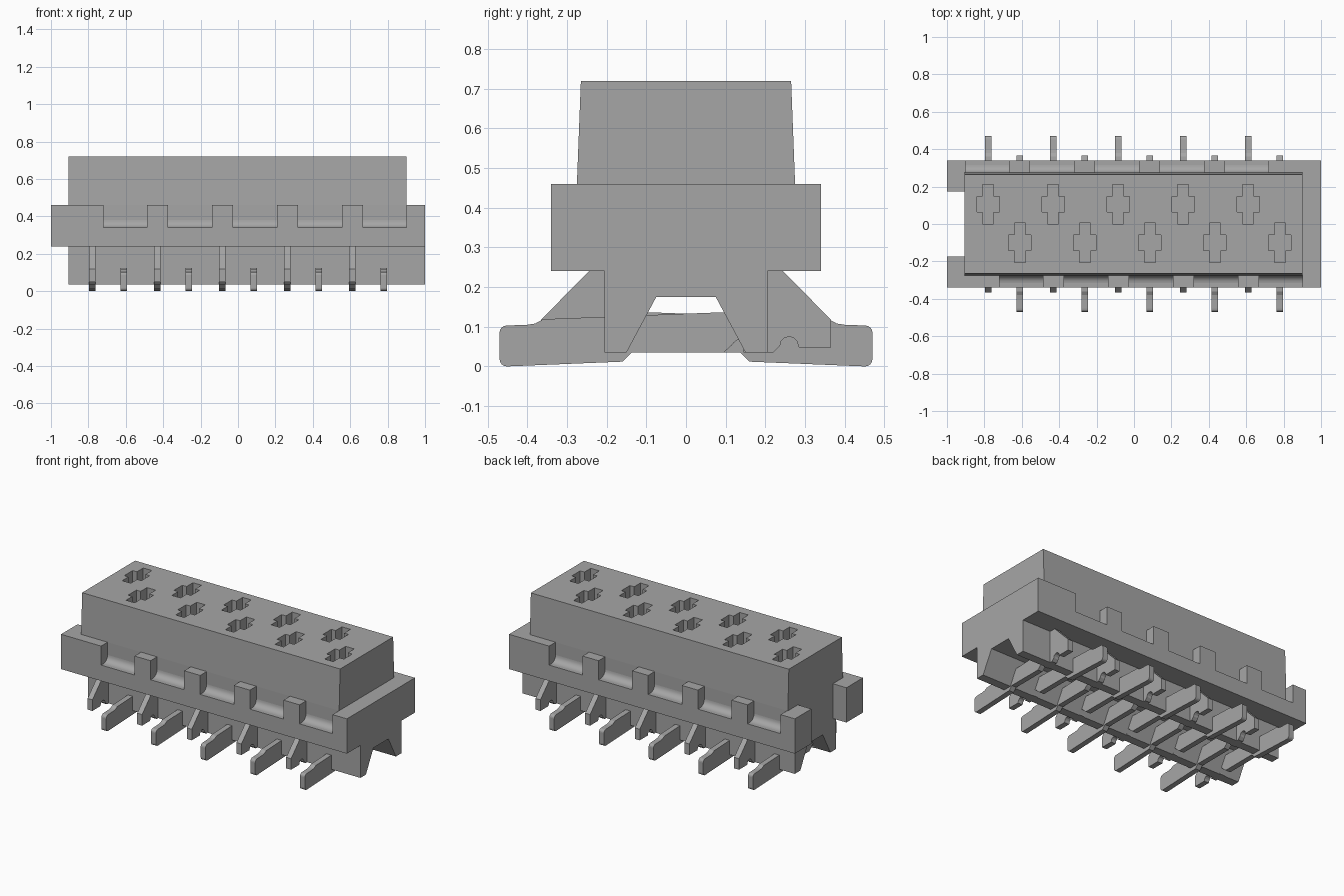
import bpy, bmesh, math
from mathutils import Vector

cube = bpy.data.objects.get("Cube")
if cube:
    bpy.data.objects.remove(cube, do_unlink=True)

grey = bpy.data.materials.new("mid_grey")
grey.use_nodes = True
COLOUR = (0.38, 0.38, 0.38, 1)
grey.diffuse_color = COLOUR
grey.node_tree.nodes["Principled BSDF"].inputs["Base Color"].default_value = COLOUR


def make_object(name, bm):
    bmesh.ops.recalc_face_normals(bm, faces=bm.faces)
    mesh = bpy.data.meshes.new(name)
    bm.to_mesh(mesh)
    bm.free()
    mesh.materials.append(grey)
    obj = bpy.data.objects.new(name, mesh)
    bpy.context.collection.objects.link(obj)
    return obj


def add_prism(bm, points, offset):
    """Extrude a closed outline of 3D points along an offset."""
    face = bm.faces.new([bm.verts.new(p) for p in points])
    result = bmesh.ops.extrude_face_region(bm, geom=[face], use_keep_orig=True)
    verts = [v for v in result["geom"] if isinstance(v, bmesh.types.BMVert)]
    bmesh.ops.translate(bm, verts=verts, vec=Vector(offset))


def add_side_profile(bm, profile, x0, x1):
    add_prism(bm, [(x0, y, z) for y, z in profile], (x1 - x0, 0, 0))


def add_box(bm, x0, x1, y0, y1, z0, z1):
    add_side_profile(bm, [(y0, z0), (y1, z0), (y1, z1), (y0, z1)], x0, x1)


def arc(cy, cz, r, start, end, steps=6):
    angles = [math.radians(start + (end - start) * i / steps) for i in range(steps + 1)]
    return [(cy + r * math.cos(a), cz + r * math.sin(a)) for a in angles]


def mirrored(half):
    return half + [(-y, z) for y, z in reversed(half)]


PITCH = 0.3475
BASE, RIM_BOTTOM, LEDGE, RIM_TOP, TOP = 0.035, 0.24, 0.34, 0.46, 0.72
RIM_Y, BODY_Y = 0.34, 0.275
FRONT_X = [-0.61 + PITCH * i for i in range(5)]
BACK_X = [-x for x in FRONT_X]

# Upper housing, slightly tapered above the rim
bm = bmesh.new()
add_side_profile(bm, mirrored([(BODY_Y, RIM_BOTTOM), (BODY_Y, RIM_TOP), (0.265, TOP)]), -0.905, 0.9)
housing = make_object("housing", bm)

# Cross-shaped sockets, cut from above
bm = bmesh.new()
quarter = [(0.03, 0.105), (0.03, 0.042), (0.06, 0.042)]
half = quarter + [(x, -y) for x, y in reversed(quarter)]
for xs, cy in ((FRONT_X, -0.1), (BACK_X, 0.105)):
    for cx in xs:
        add_prism(bm, [(cx + x, cy + y, 0.3) for x, y in mirrored(half)], (0, 0, 0.5))
cutter = make_object("socket_cutter", bm)
cutter.hide_render = True
cut = housing.modifiers.new("sockets", "BOOLEAN")
cut.object = cutter
cut.solver = "EXACT"
bpy.context.view_layer.objects.active = housing
bpy.ops.object.modifier_apply(modifier=cut.name)
bpy.data.objects.remove(cutter, do_unlink=True)

# Grooved base under the rim
bm = bmesh.new()
add_side_profile(bm, mirrored([(0.205, RIM_BOTTOM), (0.205, BASE), (0.15, BASE), (0.075, 0.175)]), -0.905, 1)
make_object("grooved_base", bm)

# Ledges with a rounded inner corner, and the teeth along them
ledge = [(BODY_Y - 0.01, RIM_BOTTOM), (RIM_Y, RIM_BOTTOM), (RIM_Y, LEDGE)]
ledge += arc(BODY_Y + 0.04, LEDGE + 0.04, 0.04, 270, 180) + [(BODY_Y - 0.01, LEDGE + 0.04)]
for name, side in (("front", -1), ("back", 1)):
    bm = bmesh.new()
    add_side_profile(bm, [(side * y, z) for y, z in ledge], -0.905, 0.905)
    rim = make_object(name + "_ledge", bm)
    for p in rim.data.polygons:
        p.use_smooth = abs(p.normal.y) > 0.05 and p.normal.z > 0.05
    bm = bmesh.new()
    y0, y1 = sorted((side * (BODY_Y - 0.01), side * RIM_Y))
    for i in range(4):
        cx = -side * (-0.43 + PITCH * i)
        add_box(bm, cx - 0.056, cx + 0.056, y0, y1, RIM_BOTTOM, RIM_TOP)
    # Solid corner at the wide end of the row
    x0, x1 = sorted((side * 0.72, side * 0.905))
    add_box(bm, x0, x1, y0, y1, RIM_BOTTOM, RIM_TOP)
    make_object(name + "_teeth", bm)

# Full wall at one end, two separate tabs at the other
bm = bmesh.new()
add_box(bm, 0.9, 1, -RIM_Y, RIM_Y, RIM_BOTTOM, RIM_TOP)
make_object("end_wall", bm)
bm = bmesh.new()
for side in (-1, 1):
    y0, y1 = sorted((side * 0.175, side * RIM_Y))
    add_box(bm, -1, -0.9, y0, y1, RIM_BOTTOM, RIM_TOP)
make_object("end_tabs", bm)

# Flat contact pins: long foot on one side, short gusset on the other
pin = arc(-0.452, 0.018, 0.018, 180, 270, 4) + [(-0.16, 0.012), (-0.137, BASE), (0.095, BASE)]
pin += arc(0.145, BASE, 0.035, 150, 90, 4) + [(0.145, BASE), (0.22, BASE)]
pin += arc(0.26, 0.052, 0.023, 180, 0) + [(0.285, 0.048), (0.365, 0.048), (0.365, 0.118)]
pin += [(0.245, RIM_BOTTOM), (0.19, RIM_BOTTOM), (0.19, 0.14), (0, 0.133), (-0.205, 0.125)]
pin += [(-0.36, 0.119), (-0.38, 0.108), (-0.4, 0.105)]
pin += arc(-0.452, 0.085, 0.018, 90, 180, 4)
for name, xs, flip in (("front", FRONT_X, 1), ("back", BACK_X, -1)):
    bm = bmesh.new()
    for cx in xs:
        add_side_profile(bm, [(flip * y, z) for y, z in pin], cx - 0.017, cx + 0.017)
    make_object(name + "_pins", bm)
